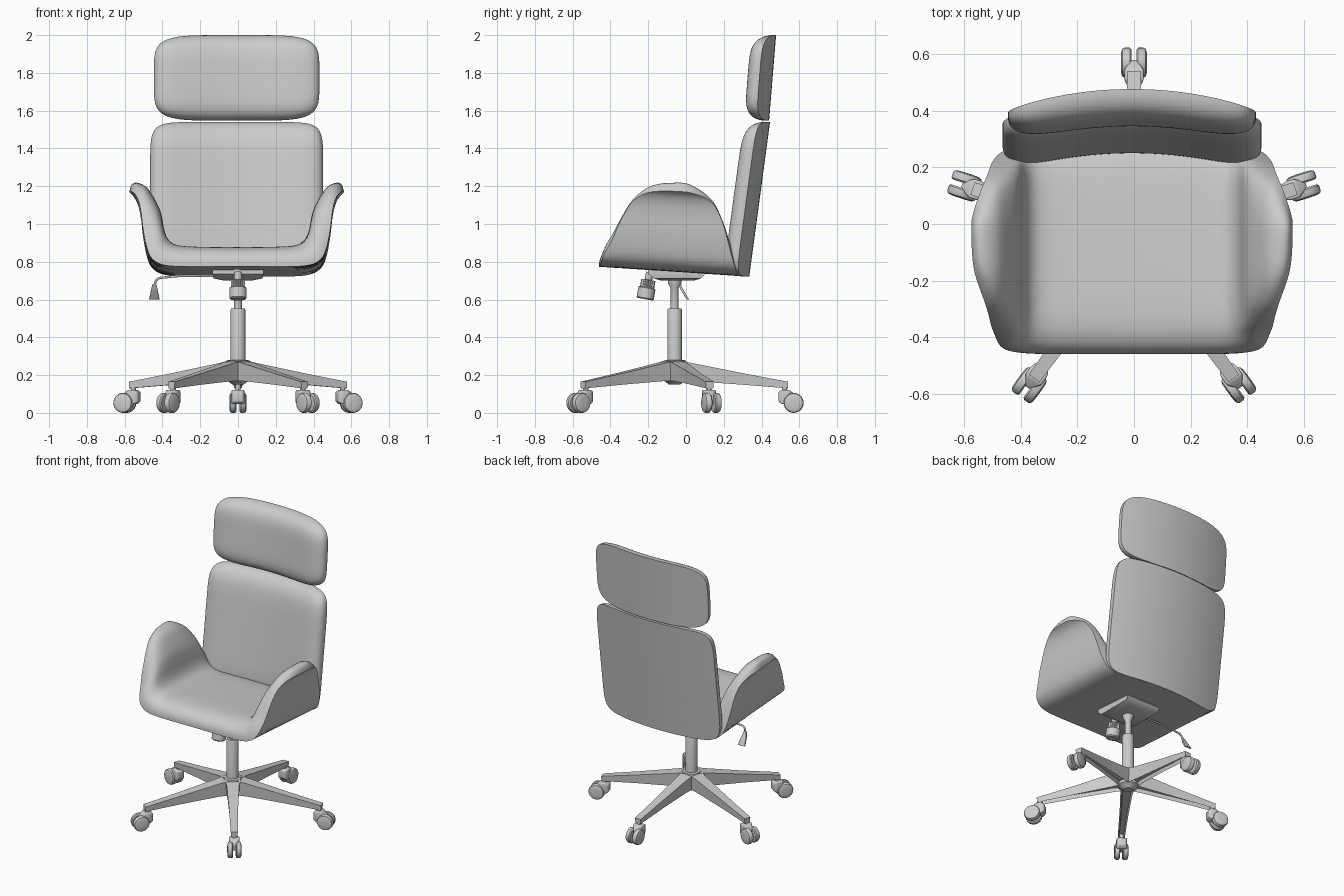
import bpy, bmesh, math
from mathutils import Vector, Matrix

if "Cube" in bpy.data.objects:
    bpy.data.objects.remove(bpy.data.objects["Cube"])

XOFF = -0.007   # upper body sits slightly left of the base
BASE = Vector((0, -0.06, 0))


def finish(name, bm, angle=35):
    bmesh.ops.recalc_face_normals(bm, faces=bm.faces)
    me = bpy.data.meshes.new(name)
    bm.to_mesh(me)
    bm.free()
    ob = bpy.data.objects.new(name, me)
    bpy.context.collection.objects.link(ob)
    bpy.ops.object.select_all(action='DESELECT')
    ob.select_set(True)
    bpy.context.view_layer.objects.active = ob
    bpy.ops.object.shade_smooth_by_angle(angle=math.radians(angle))
    return ob


def interp(xs, ys, x):
    """Smooth cubic interpolation through a small table."""
    x = min(max(x, xs[0]), xs[-1])
    i = max(k for k in range(len(xs) - 1) if xs[k] <= x)

    def slope(k):
        a, b = max(k - 1, 0), min(k + 1, len(xs) - 1)
        return (ys[b] - ys[a]) / (xs[b] - xs[a])
    h = xs[i + 1] - xs[i]
    t = (x - xs[i]) / h
    return ((2*t**3 - 3*t*t + 1) * ys[i] + (t**3 - 2*t*t + t) * h * slope(i)
            + (3*t*t - 2*t**3) * ys[i + 1] + (t**3 - t*t) * h * slope(i + 1))


def pad(name, surf, n, k, nu, nv):
    """Cushion on a thin shell: surf(p, q) gives shell point and cushion offset."""
    bm = bmesh.new()
    back, front = {}, {}
    for i in range(nu + 1):
        for j in range(nv + 1):
            u = math.sin(math.pi / 2 * (2 * i / nu - 1))
            v = math.sin(math.pi / 2 * (2 * j / nv - 1))
            m = max(abs(u), abs(v))
            r = (abs(u)**n + abs(v)**n)**(1 / n) or 1
            pt, off = surf(u * m / r, v * m / r)
            f = math.sqrt(max(0, 1 - m**k))
            back[i, j] = bm.verts.new(pt)
            front[i, j] = bm.verts.new(pt + off * (0.1 + 0.9 * f))
    for g in (back, front):
        for i in range(nu):
            for j in range(nv):
                bm.faces.new((g[i, j], g[i+1, j], g[i+1, j+1], g[i, j+1]))
    rim = ([(i, 0) for i in range(nu)] + [(nu, j) for j in range(nv)]
           + [(i, nv) for i in range(nu, 0, -1)] + [(0, j) for j in range(nv, 0, -1)])
    for a, b in zip(rim, rim[1:] + rim[:1]):
        bm.faces.new((back[a], back[b], front[b], front[a]))
    return finish(name, bm, 50)


def lathe(name, profile, origin=(0, 0, 0), axis=(0, 0, 1), seg=32, ridge=None):
    """Revolve (radius, height) points; ridge = ring indices with grip grooves."""
    bm = bmesh.new()
    rot = Vector((0, 0, 1)).rotation_difference(Vector(axis)).to_matrix()
    rings = []
    for n, (r, z) in enumerate(profile):
        ring = []
        for s in range(seg):
            a = 2 * math.pi * s / seg
            rr = r * (0.9 if ridge and n in ridge and s % 2 else 1)
            ring.append(bm.verts.new(Vector(origin) + rot @ Vector((rr*math.cos(a), rr*math.sin(a), z))))
        rings.append(ring)
    for a, b in zip(rings, rings[1:]):
        for s in range(seg):
            t = (s + 1) % seg
            bm.faces.new((a[s], a[t], b[t], b[s]))
    bm.faces.new(rings[0])
    bm.faces.new(rings[-1])
    return finish(name, bm)


def loft_box(name, sections, bevel=0.0, place=Matrix(), hollow=False):
    """Box lofted through sections of four corner points each."""
    bm = bmesh.new()
    rings = [[bm.verts.new(c) for c in s] for s in sections]
    under = []
    for a, b in zip(rings, rings[1:]):
        for s in range(4):
            f = bm.faces.new((a[s], a[(s+1) % 4], b[(s+1) % 4], b[s]))
            if s == 0:
                under.append(f)
    bm.faces.new(rings[0])
    bm.faces.new(rings[-1])
    bmesh.ops.recalc_face_normals(bm, faces=bm.faces)
    if hollow:
        bmesh.ops.inset_region(bm, faces=under, thickness=0.007)
        bmesh.ops.translate(bm, verts=list({v for f in under for v in f.verts}), vec=(0, 0, 0.025))
    if bevel:
        bmesh.ops.bevel(bm, geom=bm.edges[:], offset=bevel, segments=3, profile=0.5, affect='EDGES')
    bm.transform(place)
    return finish(name, bm)


# Seat with wrap-around arms: outer shell section and matching cushion section
OUT = [(0, 0), (.30, 0), (.40, .012), (.45, .045), (.475, .10), (.495, .20),
       (.507, .30), (.52, .36), (.54, .40), (.568, .425)]
INN = [(0, .115), (.27, .12), (.335, .135), (.365, .165), (.38, .21), (.385, .27),
       (.39, .34), (.415, .42), (.44, .50), (.52, .60)]
S = [0]
for a, b in zip(OUT, OUT[1:]):
    S.append(S[-1] + math.dist(a, b))
ARM_Y = [-.46, -.394, -.352, -.288, -.193, -.06, .03, .15, .214, .27, .325]
ARM_S = [.50, .575, .665, .775, .845, .867, .862, .80, .70, .55, .42]


def seat_surf(p, q):
    y = -.46 + .785 * (q + 1) / 2
    s = abs(p) * interp(ARM_Y, ARM_S, y)
    sign = 1 if p >= 0 else -1
    ox, oh, ix, ih = (interp(S, [c[d] for c in tab], s) for tab in (OUT, INN) for d in (0, 1))
    z0 = .775 - .066 * (y + .46)
    pt = Vector((XOFF + sign * ox, y - .05 * p * p * max(0, q)**3, z0 + oh))
    return pt, Vector((sign * (ix - ox), 0, ih - oh))


pad("seat_with_arms", seat_surf, 9, 6, 72, 44)


# Backrest and headrest: curved forward at the sides
def rest_surf(half_w, z0, z1, y0, y1, thick):
    def surf(p, q):
        t = (q + 1) / 2
        pt = Vector((XOFF + half_w * p, y0 + (y1 - y0) * t - .07 * p * p, z0 + (z1 - z0) * t))
        return pt, Vector((0, -thick, 0.0))
    return surf


pad("backrest", rest_surf(.458, .722, 1.54, .335, .445, .105), 9, 7, 48, 48)
pad("headrest", rest_surf(.438, 1.547, 2.0, .44, .477, .105), 5, 5, 48, 40)

# Tilt mechanism under the seat
loft_box("tilt_mechanism", [
    [(x, y, z) for x, y in ((-w, a), (w, a), (w, b), (-w, b))]
    for w, a, b, z in ((.07, -.13, .04, .70), (.13, -.17, .08, .712), (.135, -.20, .10, .735), (.135, -.20, .10, .77))])

# Tension knob
lathe("tension_knob", [(.02, -.02), (.02, .02), (.038, .022), (.038, .06), (.046, .065),
                       (.046, .118), (.04, .125)],
      (0, -.195, .725), (0, -.18, -1), 40, ridge=(2, 3))

# Height lever and its flat handle
cu = bpy.data.curves.new("height_lever", 'CURVE')
cu.dimensions = '3D'
cu.bevel_depth = .006
sp = cu.splines.new('BEZIER')
path = [(-.11, -.04, .725), (-.38, -.04, .718), (-.43, -.04, .705), (-.442, -.035, .67)]
sp.bezier_points.add(len(path) - 1)
for b, c in zip(sp.bezier_points, path):
    b.co = c
    b.handle_left_type = b.handle_right_type = 'AUTO'
bpy.context.collection.objects.link(bpy.data.objects.new("height_lever", cu))
loft_box("lever_handle", [
    [(-.443 + a * w, y + b * d, z) for a, b in ((-1, -1), (1, -1), (1, 1), (-1, 1))]
    for w, d, y, z in ((.010, .007, -.035, .682), (.018, .007, -.02, .65), (.028, .006, .01, .60))], .003)

# Gas column and hub
lathe("gas_column", [(.039, .20), (.039, .545), (.036, .552), (.021, .553), (.021, .66),
                     (.035, .685), (.035, .71)], BASE)
lathe("base_hub", [(.03, .15), (.05, .165), (.066, .175), (.064, .265), (.055, .277), (.04, .28)], BASE)

# Five legs with twin-wheel casters
for k in range(5):
    ang = math.radians(90 + 72 * k)
    place = Matrix.Translation(BASE) @ Matrix.Rotation(ang, 4, 'Z')
    loft_box(f"base_leg_{k+1}", [
        [(r, -w * .85, lo), (r, w * .85, lo), (r, w, hi), (r, -w, hi)]
        for r, w, lo, hi in ((.02, .052, .172, .279), (.10, .040, .168, .262), (.35, .029, .150, .212), (.60, .023, .130, .165))],
        0, place, hollow=True)
    lathe(f"caster_stem_{k+1}", [(.014, .09), (.014, .15)], place @ Vector((.582, 0, 0)), seg=16)
    loft_box(f"caster_hood_{k+1}", [
        [(r, -w, lo), (r, w, lo), (r, w, hi), (r, -w, hi)]
        for r, w, lo, hi in ((.55, .026, .06, .112), (.57, .034, .045, .122), (.605, .034, .05, .122), (.64, .01, .05, .098))],
        .006, place)
    for side in (-1, 1):
        axis = place.to_3x3() @ Vector((0, side, 0))
        lathe(f"caster_wheel_{k+1}_{'left' if side > 0 else 'right'}",
              [(.046, .0), (.053, .006), (.053, .024), (.049, .032), (.038, .036), (.015, .037)],
              place @ Vector((.63, .009 * side, .053)), axis, 24)
